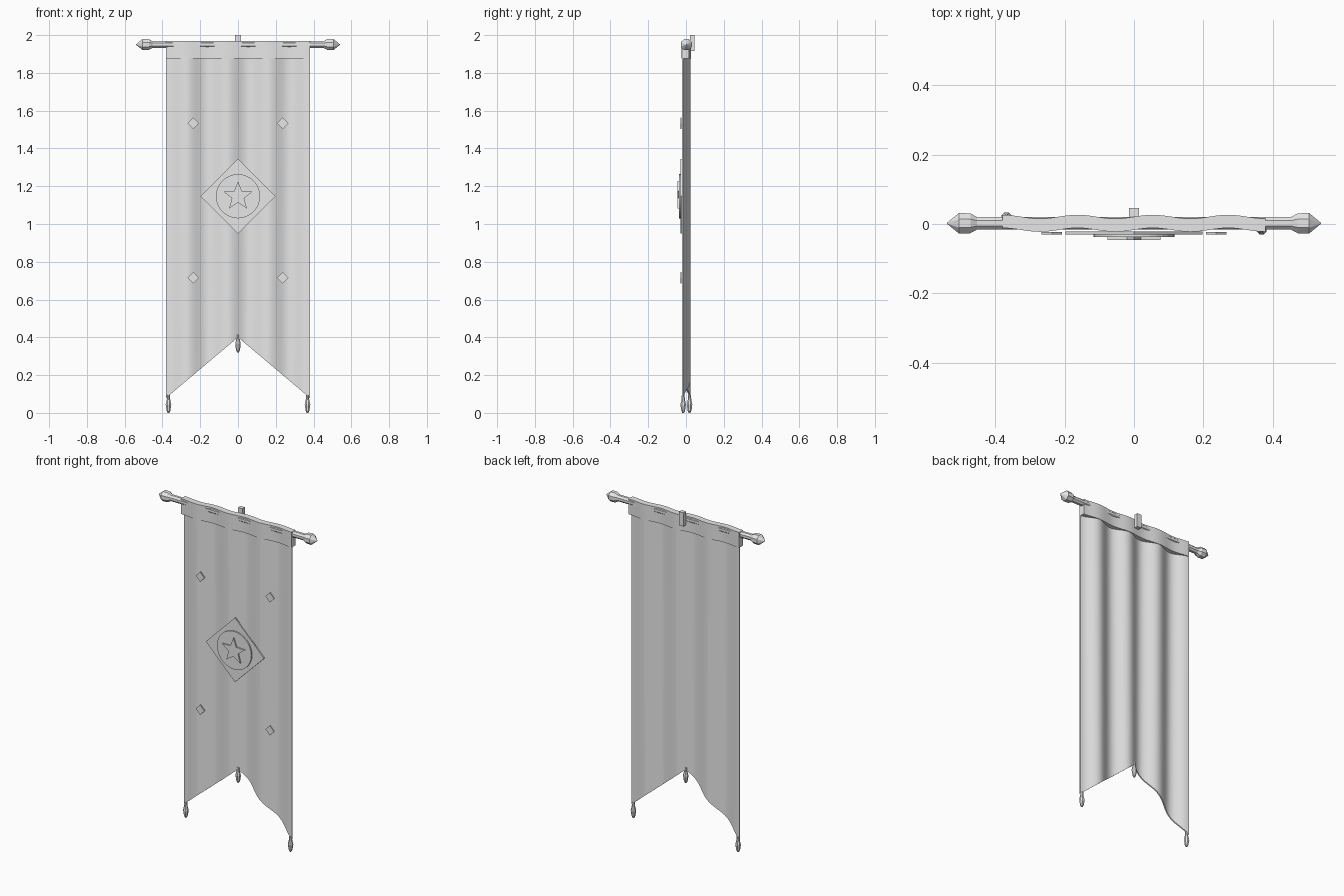
import bpy, bmesh, math
from mathutils import Matrix

if "Cube" in bpy.data.objects:
    bpy.data.objects.remove(bpy.data.objects["Cube"])

grey = bpy.data.materials.new("plain_grey")
grey.diffuse_color = (0.8, 0.8, 0.8, 1)
grey.use_nodes = True
grey.node_tree.nodes["Principled BSDF"].inputs["Base Color"].default_value = grey.diffuse_color
Y0 = 0.002          # depth of the pole axis
HALF = 0.38         # half width of the cloth
POLE_Z = 1.95


def wave(x):
    return math.sin(2 * math.pi * 3.5 * x / (2 * HALF))


def finish(name, bm, smooth=None):
    bmesh.ops.recalc_face_normals(bm, faces=bm.faces)
    me = bpy.data.meshes.new(name)
    bm.to_mesh(me)
    bm.free()
    ob = bpy.data.objects.new(name, me)
    bpy.context.collection.objects.link(ob)
    me.materials.append(grey)
    if smooth:
        bpy.ops.object.select_all(action='DESELECT')
        ob.select_set(True)
        bpy.context.view_layer.objects.active = ob
        bpy.ops.object.shade_smooth_by_angle(angle=math.radians(smooth))
    return ob


def wavy_sheet(name, amp, half_thick, bottom, top, n=42):
    """Closed, rippled sheet; bottom is a function of x."""
    bm = bmesh.new()
    rings = []
    for i in range(n + 1):
        x = -HALF + 2 * HALF * i / n
        y = Y0 + amp * wave(x)
        rings.append([bm.verts.new((x, y + dy, z)) for dy, z in (
            (-half_thick, bottom(x)), (half_thick, bottom(x)),
            (half_thick, top), (-half_thick, top))])
    for a, b in zip(rings, rings[1:]):
        for k in range(4):
            bm.faces.new((a[k], a[(k + 1) % 4], b[(k + 1) % 4], b[k]))
    bm.faces.new(rings[0])
    bm.faces.new(rings[-1])
    return finish(name, bm, 30)


def plate(name, pts, cx, cz, y_back, y_front):
    """Flat outline in the xz plane, given thickness along y."""
    bm = bmesh.new()
    back = [bm.verts.new((cx + x, y_back, cz + z)) for x, z in pts]
    front = [bm.verts.new((cx + x, y_front, cz + z)) for x, z in pts]
    bm.faces.new(back)
    bm.faces.new(front)
    n = len(pts)
    for i in range(n):
        j = (i + 1) % n
        bm.faces.new((back[i], back[j], front[j], front[i]))
    return finish(name, bm)


def lathe(name, profile, sides, matrix, smooth=None):
    """Turned solid from (radius, height) pairs."""
    bm = bmesh.new()
    rings = []
    for r, h in profile:
        rings.append([bm.verts.new((r * math.cos(2 * math.pi * (k + .5) / sides),
                                    r * math.sin(2 * math.pi * (k + .5) / sides), h))
                      for k in range(sides)])
    for a, b in zip(rings, rings[1:]):
        for k in range(sides):
            j = (k + 1) % sides
            bm.faces.new((a[k], a[j], b[j], b[k]))
    bm.faces.new(rings[0])
    bm.faces.new(rings[-1])
    bm.transform(matrix)
    return finish(name, bm, smooth)


def ring_points(n, radius):
    return [(r * math.sin(2 * math.pi * i / n), r * math.cos(2 * math.pi * i / n))
            for i in range(n) for r in [radius[i % len(radius)]]]


# Rippled cloth with a notched lower edge, and the thicker sleeve at the top
wavy_sheet("cloth", 0.018, 0.004, lambda x: 0.40 - 0.32 * abs(x) / HALF, 1.965)
wavy_sheet("top_sleeve", 0.0055, 0.019, lambda x: 1.875, 1.97)

# Pole and its pointed end knobs
along_x = Matrix.Translation((0, Y0, POLE_Z)) @ Matrix.Rotation(math.pi / 2, 4, 'Y')
lathe("pole", [(0.0195, -0.48), (0.0195, 0.48)], 8, along_x)
for side, label in ((-1, "left"), (1, "right")):
    turn = Matrix.Translation((0, Y0, POLE_Z)) @ Matrix.Rotation(side * math.pi / 2, 4, 'Y')
    lathe(label + "_finial", [(0.019, 0.452), (0.031, 0.472), (0.032, 0.505), (0.001, 0.54)],
          8, turn)

# Hanging bracket behind the pole
plate("bracket", [(-0.015, -0.042), (0.015, -0.042), (0.015, 0.042), (-0.015, 0.042)],
      0, 1.958, 0.046, 0.021)

# Tassels at the corners and in the notch
for label, x, z in (("left", -0.368, 0), ("middle", 0, 0.32), ("right", 0.368, 0)):
    lathe(label + "_tassel",
          [(0.005, 0), (0.011, 0.012), (0.016, 0.045), (0.010, 0.07), (0.008, 0.095)],
          8, Matrix.Translation((x, Y0 + 0.018 * wave(x), z)))

# Emblem: diamond, disc and star stacked on the front
plate("emblem_diamond", ring_points(4, [0.198]), 0, 1.147, -0.022, -0.030)
plate("emblem_disc", ring_points(32, [0.117]), 0, 1.147, -0.030, -0.038)
plate("emblem_star", ring_points(10, [0.08, 0.034]), 0, 1.147, -0.038, -0.046)

# Four small diamond studs
for x in (-0.237, 0.237):
    for z in (0.715, 1.533):
        plate("small_diamond", ring_points(4, [0.03]), x, z, -0.023, -0.030)
